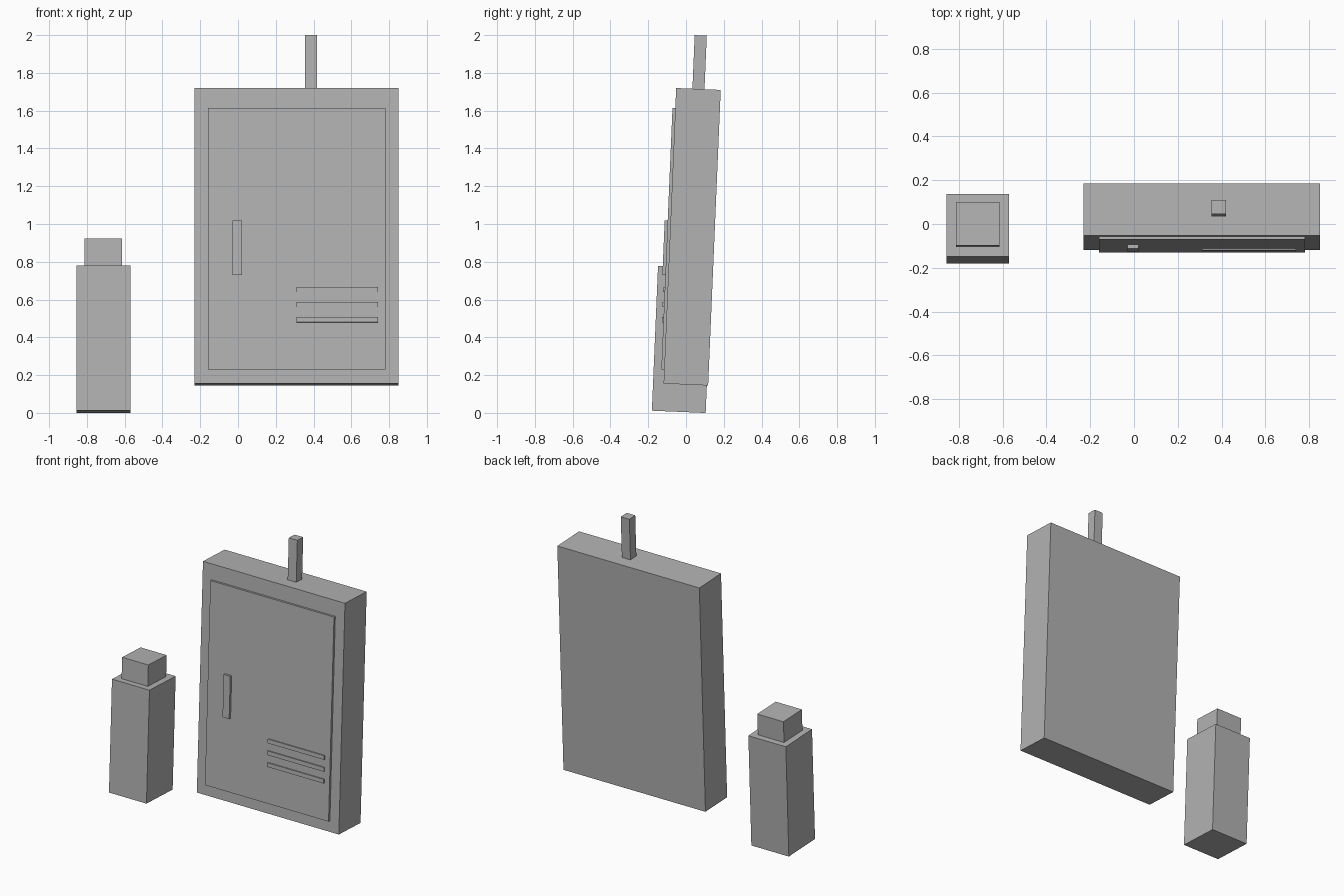
import bpy
import bmesh
from mathutils import Matrix, Vector

cube = bpy.data.objects.get("Cube")
if cube:
    bpy.data.objects.remove(cube, do_unlink=True)

# Plain grey for every part
grey = bpy.data.materials.new("plain_grey")
grey.use_nodes = True
color = (0.45, 0.45, 0.45, 1)
grey.diffuse_color = color
grey.node_tree.nodes["Principled BSDF"].inputs["Base Color"].default_value = color

# Everything leans back slightly about the ground line
LEAN = Matrix.Rotation(-0.0425, 4, 'X')


def block(name, x, y, z):
    """Box spanning the given (min, max) ranges in the upright frame."""
    size = Vector([r[1] - r[0] for r in (x, y, z)])
    centre = Vector([(r[0] + r[1]) / 2 for r in (x, y, z)])
    bm = bmesh.new()
    bmesh.ops.create_cube(bm, size=1)
    bmesh.ops.scale(bm, vec=size, verts=bm.verts)
    mesh = bpy.data.meshes.new(name)
    bm.to_mesh(mesh)
    bm.free()
    mesh.materials.append(grey)
    obj = bpy.data.objects.new(name, mesh)
    obj.matrix_world = LEAN @ Matrix.Translation(centre)
    bpy.context.scene.collection.objects.link(obj)
    return obj


# Cabinet with its door, handle and mast
block("cabinet_body", (-0.23, 0.85), (-0.125, 0.111), (0.15, 1.716))
block("door_panel", (-0.16, 0.78), (-0.14, -0.12), (0.224, 1.609))
block("door_handle", (-0.03, 0.02), (-0.156, -0.135), (0.724, 1.013))
block("top_mast", (0.354, 0.419), (-0.039, 0.025), (1.70, 2.0))

# Vent slats low on the door
for i in range(3):
    low = 0.474 + 0.08 * i
    block(f"vent_slat_{i + 1}", (0.31, 0.74), (-0.148, -0.135), (low, low + 0.028))

# Separate post with a narrower cap
block("post_body", (-0.855, -0.57), (-0.181, 0.104), (0.004, 0.772))
block("post_cap", (-0.812, -0.613), (-0.138, 0.062), (0.76, 0.917))
